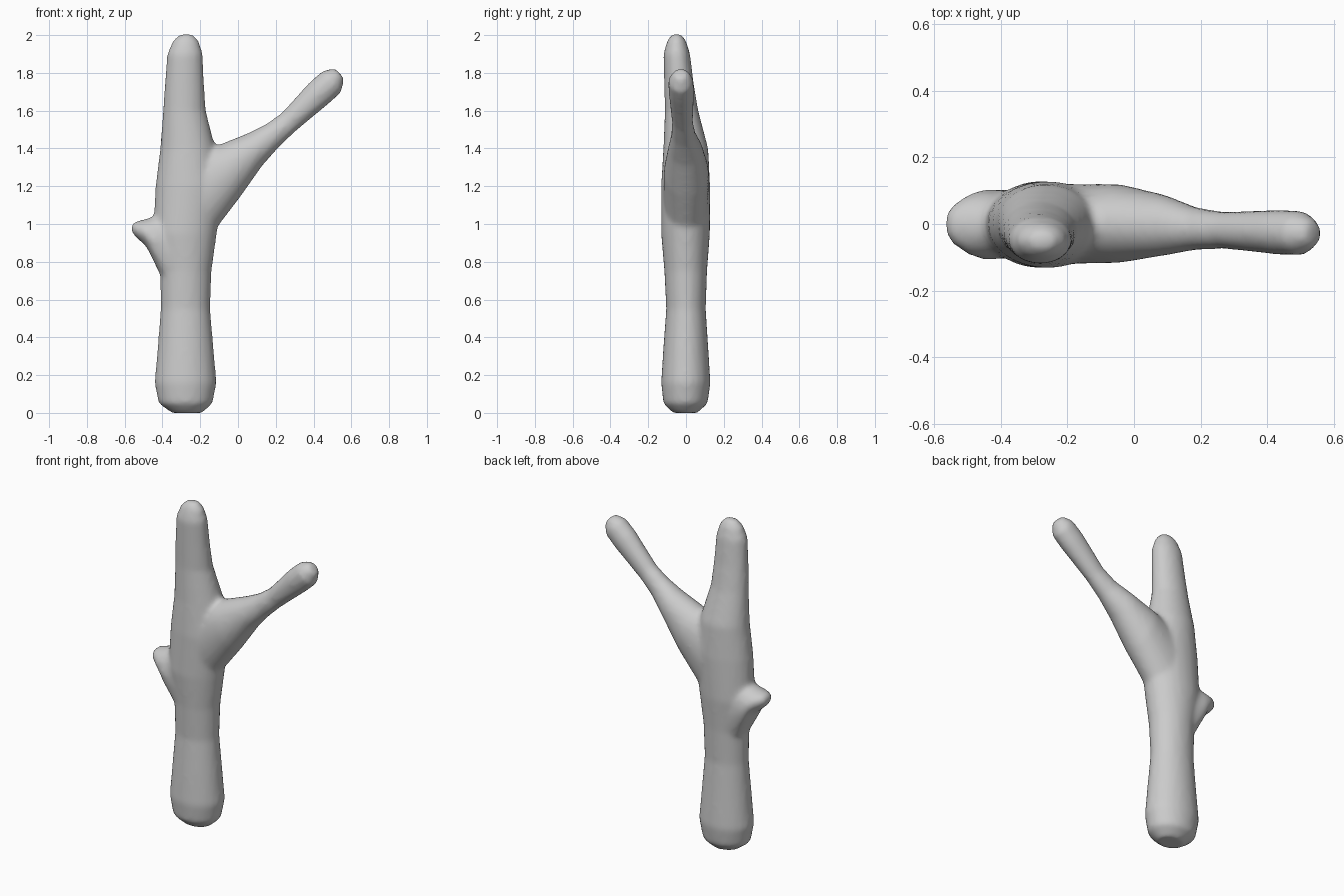
import bpy, bmesh, math
from mathutils import Vector

SIDES = 24


def loft(bm, sections):
    """Closed tube through ovals, each given as two xz edge points and a y range."""
    rings = []
    for x0, z0, x1, z1, y0, y1 in sections:
        a, b = Vector((x0, 0, z0)), Vector((x1, 0, z1))
        mid, half = (a + b) / 2, (b - a) / 2
        cy, ry = (y0 + y1) / 2, (y1 - y0) / 2
        ring = []
        for i in range(SIDES):
            t = math.tau * i / SIDES
            ring.append(bm.verts.new(mid + half * math.cos(t) + Vector((0, cy + ry * math.sin(t), 0))))
        rings.append(ring)
    for r, s in zip(rings, rings[1:]):
        for i in range(SIDES):
            j = (i + 1) % SIDES
            bm.faces.new((r[i], r[j], s[j], s[i]))
    bm.faces.new(rings[0][::-1])
    bm.faces.new(rings[-1])


# Trunk: height, left, right, front, back
trunk = [
    (0.00, -0.35, -0.19, -0.07, 0.06),
    (0.05, -0.42, -0.135, -0.12, 0.115),
    (0.16, -0.442, -0.113, -0.132, 0.13),
    (0.35, -0.425, -0.13, -0.12, 0.118),
    (0.55, -0.41, -0.147, -0.105, 0.105),
    (0.75, -0.412, -0.14, -0.115, 0.112),
    (0.95, -0.45, -0.112, -0.132, 0.127),
    (1.20, -0.437, -0.08, -0.132, 0.128),
    (1.40, -0.412, -0.12, -0.12, 0.118),
    (1.60, -0.397, -0.17, -0.112, 0.065),
    (1.75, -0.387, -0.18, -0.116, 0.04),
    (1.90, -0.375, -0.186, -0.12, 0.022),
    (1.97, -0.345, -0.208, -0.10, 0.00),
    (2.005, -0.305, -0.24, -0.075, -0.025),
]
# Long side branch
branch = [
    (-0.24, 1.38, -0.15, 0.93, -0.12, 0.12),
    (-0.10, 1.42, 0.01, 1.14, -0.117, 0.12),
    (0.05, 1.48, 0.13, 1.31, -0.095, 0.088),
    (0.15, 1.53, 0.22, 1.41, -0.078, 0.05),
    (0.23, 1.587, 0.31, 1.495, -0.074, 0.037),
    (0.38, 1.752, 0.485, 1.64, -0.092, 0.043),
    (0.45, 1.812, 0.548, 1.70, -0.094, 0.04),
    (0.515, 1.825, 0.562, 1.77, -0.065, 0.01),
]
# Short knot stub
stub = [
    (-0.33, 1.10, -0.36, 0.62, -0.10, 0.10),
    (-0.46, 1.035, -0.44, 0.79, -0.108, 0.105),
    (-0.505, 1.022, -0.485, 0.88, -0.093, 0.09),
    (-0.548, 1.012, -0.545, 0.935, -0.058, 0.056),
    (-0.564, 0.99, -0.564, 0.96, -0.03, 0.03),
]

bm = bmesh.new()
loft(bm, [(l, z, r, z, f, b) for z, l, r, f, b in trunk])
loft(bm, branch)
loft(bm, stub)
bmesh.ops.recalc_face_normals(bm, faces=bm.faces)
mesh = bpy.data.meshes.new("tree_branch")
bm.to_mesh(mesh)
bm.free()
obj = bpy.data.objects.new("tree_branch", mesh)
bpy.context.collection.objects.link(obj)

# Fuse the limbs into one skin and soften the joints
remesh = obj.modifiers.new("fuse", 'REMESH')
remesh.mode = 'VOXEL'
remesh.voxel_size = 0.015
remesh.use_smooth_shade = True
smooth = obj.modifiers.new("soften", 'SMOOTH')
smooth.factor = 0.5
smooth.iterations = 6
